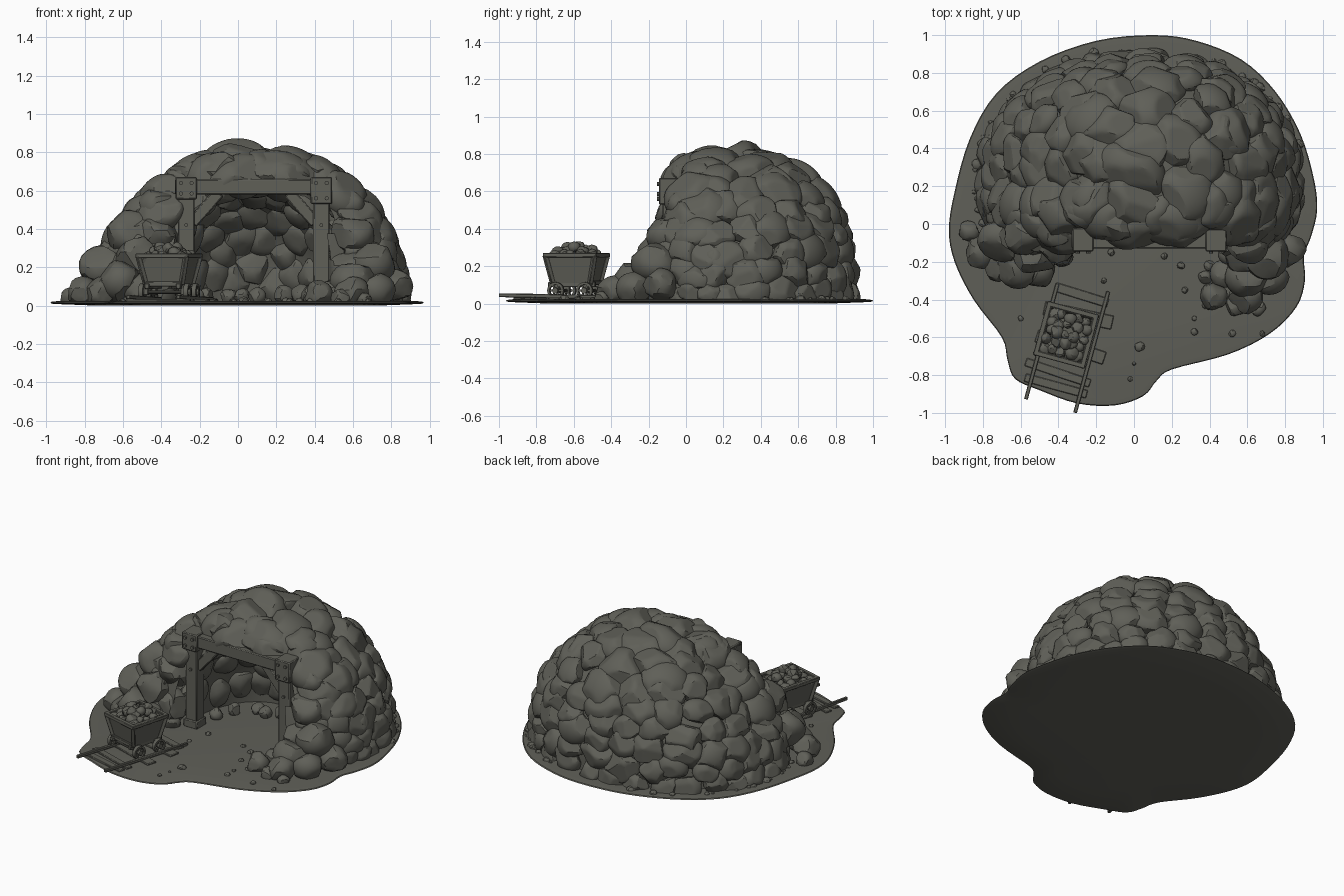
import bpy, bmesh, math, random
from mathutils import Vector, Matrix

if "Cube" in bpy.data.objects:
    bpy.data.objects.remove(bpy.data.objects["Cube"])
random.seed(7)
R = random.uniform

stone = bpy.data.materials.new("dark_olive_grey")
stone.diffuse_color = (0.115, 0.115, 0.097, 1)
stone.use_nodes = True
stone.node_tree.nodes["Principled BSDF"].inputs["Base Color"].default_value = stone.diffuse_color


def finish(name, bm, angle=28, bevel=0, recalc=True):
    if recalc:
        bmesh.ops.recalc_face_normals(bm, faces=bm.faces[:])
    me = bpy.data.meshes.new(name)
    bm.to_mesh(me)
    bm.free()
    me.materials.append(stone)
    me.shade_smooth()
    me.set_sharp_from_angle(angle=math.radians(angle))
    ob = bpy.data.objects.new(name, me)
    bpy.context.scene.collection.objects.link(ob)
    if bevel:
        m = ob.modifiers.new("bevel", 'BEVEL')
        m.width, m.segments = bevel, 1
    return ob


def rand_dir():
    return Vector((random.gauss(0, 1), random.gauss(0, 1), random.gauss(0, 1))).normalized()


def rock(bm, c, size, M=None, sub=3, cuts=13):
    """Ball flattened by random planes, giving a faceted boulder that stays above the ground's underside."""
    if M is None:
        M = Matrix.Rotation(R(0, 6.28), 3, 'Z')
    planes = [(rand_dir(), R(0.74, 0.92)) for _ in range(cuts)]
    for v in bmesh.ops.create_icosphere(bm, subdivisions=sub, radius=1)['verts']:
        co = v.co.copy()
        for n, d in planes:
            t = co.dot(n) - d
            if t > 0:
                co -= n * t
        v.co = Vector(c) + M @ Vector((co.x * size[0], co.y * size[1], co.z * size[2]))
        v.co.z = max(v.co.z, .017)


def box(bm, lo, hi, T=Matrix()):
    lo, hi = Vector(lo), Vector(hi)
    bmesh.ops.create_cube(bm, size=1, matrix=T @ Matrix.Translation((lo + hi) / 2)
                          @ Matrix.Diagonal((*(hi - lo), 1)))


def strut(bm, a, b, w, h, T=Matrix()):
    a, b = Vector(a), Vector(b)
    q = (b - a).to_track_quat('Z', 'Y').to_matrix().to_4x4()
    bmesh.ops.create_cube(bm, size=1, matrix=T @ Matrix.Translation((a + b) / 2) @ q
                          @ Matrix.Diagonal((w, h, (b - a).length, 1)))


def rod(bm, c, r, length, T=Matrix(), seg=16, axis='Y'):
    bmesh.ops.create_cone(bm, cap_ends=True, segments=seg, radius1=r, radius2=r, depth=length,
                          matrix=T @ Matrix.Translation(c) @ Matrix.Rotation(math.pi / 2, 4, axis))


# ground plate with rounded outline and slightly raised edge
pts = [Vector(p) for p in [
    (.1, 1), (.33, .97), (.57, .87), (.75, .7), (.88, .48), (.95, .25), (.97, .08), (.94, -.06),
    (.9, -.17), (.905, -.3), (.86, -.44), (.72, -.58), (.5, -.69), (.2, -.77), (.12, -.83), (.05, -.91),
    (-.1, -.96), (-.3, -.95), (-.5, -.88), (-.63, -.82), (-.67, -.72), (-.7, -.6), (-.85, -.4),
    (-.95, -.2), (-.98, -.03), (-.95, .17), (-.87, .45), (-.73, .69), (-.5, .86), (-.2, .97)]]
outline = []
for i in range(len(pts)):
    a, b, c, d = (pts[(i + k - 1) % len(pts)] for k in range(4))
    for t in (0, .25, .5, .75):
        outline.append(.5 * (2 * b + (c - a) * t + (2 * a - 5 * b + 4 * c - d) * t * t
                             + (3 * b - a - 3 * c + d) * t ** 3))
bm = bmesh.new()
loops = [[bm.verts.new((p.x * s, p.y * s, z)) for p in outline]
         for s, z in ((.75, 0), (.985, .009), (1, .014), (.995, .02), (.96, .024))]
for l0, l1 in zip(loops, loops[1:]):
    for i in range(len(l0)):
        j = (i + 1) % len(l0)
        bm.faces.new((l0[i], l0[j], l1[j], l1[i]))
bm.faces.new(loops[0][::-1])
bm.faces.new(loops[-1])
finish("ground", bm)


# mound surface: superellipsoid, steeper at the back, flatter at the front
def mound(th, z):
    c, s = math.cos(th), math.sin(th)
    p = 1.8 + (.25 if c > 0 else .3) * c + .68 * abs(s)
    k = (1 - min(z / .83, .999) ** p) ** (1 / p)
    n = 2.5 if s < 0 else 2.1
    q = k * (abs(c) ** n + abs(s) ** n) ** (-1 / n)
    return Vector((.03 + .865 * q * c, .22 + (.5 if s < 0 else .7) * q * s, z))


# boulders covering the mound in rings
bm = bmesh.new()
rings = [(.05, .1), (.16, .11), (.28, .115), (.40, .12), (.52, .125), (.62, .14),
         (.71, .15), (.775, .165), (.81, .175)]
for k, (z0, size) in enumerate(rings):
    perim = 4.8 * (1 - (z0 / .83) ** 2.3) ** (1 / 2.3)
    n = max(2, int(perim / (size * 1.55)))
    for i in range(n):
        th = (i + .5 * (k % 2) + R(-.2, .2)) / n * math.tau
        z = min(.82, max(.03, z0 + R(-.03, .03)))
        p = mound(th, z)
        if -.43 < p.x < .58 and p.y < .03 and z < .7:
            continue
        t1 = (mound(th + .01, z) - p).normalized()
        t2 = (mound(th, z - .01) - p).normalized()
        nn = t1.cross(t2).normalized()
        if nn.dot(p - Vector((.03, .22, .1))) < 0:
            nn = -nn
        t2 = nn.cross(t1)
        M = Matrix((t1, t2, nn)).transposed() @ Matrix.Rotation(R(-.5, .5), 3, 'Z')
        s = size * R(.85, 1.2)
        th_ = s * R(.58, .7)
        rock(bm, p - nn * th_ * .76, (s, s * R(.78, 1), th_), M, 4)
finish("mound_boulders", bm, 24)

# boulders over the beam, beside the posts and in the two front wings
bm = bmesh.new()
for x, y, z, r in [
        (-.28, .08, .66, .1), (-.09, .02, .70, .125), (.12, .06, .71, .12), (.27, .06, .69, .11), (.42, .07, .64, .1),
        (-.42, -.02, .52, .11), (-.43, -.08, .36, .13), (-.42, -.12, .14, .12), (-.52, -.16, .25, .13),
        (-.5, -.24, .08, .1), (-.62, -.22, .13, .12), (-.72, -.22, .07, .09), (-.38, -.17, .05, .06),
        (-.57, -.05, .38, .13), (-.81, -.15, .07, .09), (-.87, -.04, .04, .06), (-.7, -.08, .2, .13),
        (.56, -.03, .53, .1), (.59, -.1, .37, .12), (.58, -.14, .18, .13), (.7, -.16, .22, .13),
        (.6, -.28, .12, .12), (.72, -.28, .08, .1), (.48, -.27, .06, .08), (.42, -.38, .06, .08),
        (.6, -.38, .06, .1), (.54, -.43, .04, .06), (.81, -.14, .1, .1), (.52, -.16, .08, .08),
        (.66, -.45, .03, .04), (.38, -.28, .03, .04)]:
    rock(bm, (x, y, z), (r * 1.05, r * .95, r * .92))
finish("front_boulders", bm, 24)

# inner shell closing the gaps between boulders
bm = bmesh.new()
zs = [.02, .1, .2, .3, .4, .5, .58, .65, .71, .76, .8, .825]
o = Vector((.03, .22, 0))
N = 64
grid = []
for z in zs:
    row = []
    for i in range(N):
        d = mound(i / N * math.tau, z) - o
        row.append(bm.verts.new(o + Vector((d.x * .91, d.y * .91, d.z * .94))))
    grid.append(row)
for a, b in zip(grid, grid[1:]):
    for i in range(N):
        f = bm.faces.new((a[i], a[(i + 1) % N], b[(i + 1) % N], b[i]))
        c = f.calc_center_median()
        if -.36 < c.x < .5 and c.y < .06 and c.z < .66:
            bm.faces.remove(f)
bm.faces.new(grid[-1])
finish("mound_core", bm)


# cave lining and cave rocks
def cave(u, v):
    return Vector((.08 + .41 * math.cos(u) * math.cos(v) ** .7, -.05 + .52 * math.sin(v),
                   .02 + .59 * math.sin(u) ** .75 * math.cos(v) ** .7))


bm = bmesh.new()
g = [[bm.verts.new(cave(math.pi * max(0, min(i / 16, 1 - 1e-9)), math.radians(j * 11))) for i in range(17)]
     for j in range(9)]
for a, b in zip(g, g[1:]):
    for i in range(16):
        bm.faces.new((a[i], a[i + 1], b[i + 1], b[i]))
finish("cave_lining", bm, recalc=False)
bm = bmesh.new()
for v, n in ((6, 9), (27, 9), (47, 7), (65, 6), (80, 3)):
    for i in range(n):
        p = cave(math.pi * (i + .5 + R(-.15, .15)) / n, math.radians(v))
        nn = (p - Vector((.08, -.05, .1))).normalized()
        M = nn.to_track_quat('Z', 'Y').to_matrix()
        s = R(.09, .125)
        rock(bm, p + nn * .02, (s, s, .065), M)
for x, y in ((-.22, .08), (-.17, .2), (-.05, .29), (.1, .33), (.24, .27), (.33, .17), (.38, .05), (.02, .27)):
    r = R(.035, .06)
    rock(bm, (x, y, .03 + r * .4), (r, r, r))
finish("cave_rocks", bm, 24)

# timber entrance frame
bm = bmesh.new()
box(bm, (-.33, -.13, .58), (.49, -.03, .66))
for x, zb, s in ((-.27, .555, 1), (.435, .53, -1)):
    box(bm, (x - .043, -.125, .02), (x + .043, -.04, .59))
    box(bm, (x - .052, -.135, .02), (x + .052, -.03, .075))
    box(bm, (x - .056, -.145, zb), (x + .056, -.02, .672))
    strut(bm, (x + s * .03, -.085, .43), (x + s * .17, -.085, .59), .04, .06)
finish("timber_frame", bm, bevel=.006)
bm = bmesh.new()
for x, zb in ((-.27, .555), (.435, .53)):
    for dx in (-.028, .028):
        for z in (zb + .03, .64):
            rod(bm, (x + dx, -.148, z), .011, .016, seg=8, axis='X')
    rod(bm, (x, -.128, .42), .01, .016, seg=8, axis='X')
finish("frame_bolts", bm)

# rail track
T = Matrix.Translation((-.355, -.645, 0)) @ Matrix.Rotation(math.radians(-15.3), 4, 'Z')
bm = bmesh.new()
for x, y1 in ((-.135, .305), (.135, .335)):
    strut(bm, (x, -.33, .045), (x, y1, .034), .02, .02, T)
finish("rails", bm, bevel=.003)
bm = bmesh.new()
for y, x0, x1, w in ((-.22, -.17, .17, .045), (-.15, -.18, .18, .045), (0, -.17, .21, .07),
                     (.17, -.16, .21, .075), (.28, -.15, .14, .05)):
    box(bm, (x0, y - w / 2, .014), (x1, y + w / 2, .034), T @ Matrix.Rotation(R(-.06, .06), 4, 'Z'))
finish("sleepers", bm, bevel=.004)

# cart tub: tapered and hollow
C = T @ Matrix.Translation((-.02, .055, 0))
bm = bmesh.new()
tub = [[bm.verts.new(C @ Vector((sx * w, sy * l, z))) for sx, sy in ((-1, -1), (1, -1), (1, 1), (-1, 1))]
       for w, l, z in ((.098, .105, .11), (.13, .137, .265), (.112, .119, .265), (.1, .105, .2))]
for a, b in zip(tub, tub[1:]):
    for i in range(4):
        bm.faces.new((a[i], a[(i + 1) % 4], b[(i + 1) % 4], b[i]))
bm.faces.new(tub[0][::-1])
bm.faces.new(tub[-1])
finish("cart_tub", bm)

# cart rim, corner straps and chassis
bm = bmesh.new()
for s in (-1, 1):
    box(bm, (s * .128 - .013, -.148, .248), (s * .128 + .013, .148, .272), C)
    box(bm, (-.141, s * .135 - .013, .248), (.141, s * .135 + .013, .272), C)
    box(bm, (s * .085 - .012, -.13, .088), (s * .085 + .012, .13, .115), C)
    box(bm, (-.1, s * .108 - .011, .1), (.1, s * .108 + .011, .125), C)
    for t in (-1, 1):
        strut(bm, (s * .097, t * .104, .11), (s * .13, t * .137, .26), .024, .024, C)
        box(bm, (s * .1 - .012, t * .08 - .018, .055), (s * .1 + .012, t * .08 + .018, .11), C)
finish("cart_frame", bm, bevel=.003)

# cart wheels with hubs, spokes and axles
bm = bmesh.new()
for y in (-.08, .08):
    rod(bm, (0, y, .07), .009, .26, C, 10)
    for x in (-.122, .122):
        rod(bm, (x, y, .07), .016, .036, C, 12)
        W = C @ Matrix.Translation((x, y, .07))
        rim = []
        for i in range(20):
            a = i / 20 * math.tau
            rim.append([bm.verts.new(W @ Vector((dx, r * math.cos(a), r * math.sin(a))))
                        for dx, r in ((-.012, .032), (-.012, .045), (.012, .045), (.012, .032))])
        for i in range(20):
            p, q = rim[i], rim[(i + 1) % 20]
            for k in range(4):
                bm.faces.new((p[k], p[(k + 1) % 4], q[(k + 1) % 4], q[k]))
        for i in range(3):
            a = i * math.pi / 3
            e = Vector((0, .034 * math.cos(a), .034 * math.sin(a)))
            strut(bm, -e, e, .009, .009, W)
finish("cart_wheels", bm)

# ore heap in the cart
bm = bmesh.new()
for i in range(5):
    for j in range(5):
        x, y = (i - 2) * .045 + R(-.01, .01), (j - 2) * .047 + R(-.01, .01)
        r = R(.024, .038)
        rock(bm, C @ Vector((x, y, .3 - 3.2 * (x * x + y * y) + R(-.012, .012))), (r, r, r * .9), cuts=10)
finish("ore", bm, 20)

# pebbles scattered on the ground and around the foot of the mound
bm = bmesh.new()
for i in range(30):
    p = mound(R(-.5, math.pi + .5), .02)
    r = R(.012, .03)
    d = (p - o) * R(1.0, 1.02) + o
    rock(bm, (d.x, d.y, .022), (r, r, r * .8), sub=2, cuts=6)
for x, y, r in ((.03, -.65, .028), (.32, -.57, .02), (.32, -.5, .014), (.27, -.35, .018), (.25, -.22, .022),
                (.52, -.58, .02), (.68, -.58, .016), (-.02, -.82, .014), (0, -.74, .01), (-.16, -.3, .016),
                (.4, -.22, .03), (-.12, -.15, .02), (.16, -.17, .018), (.38, -.43, .02), (-.6, -.5, .016)):
    rock(bm, (x, y, .025), (r, r, r * .8), sub=2, cuts=6)
finish("pebbles", bm, 20)
